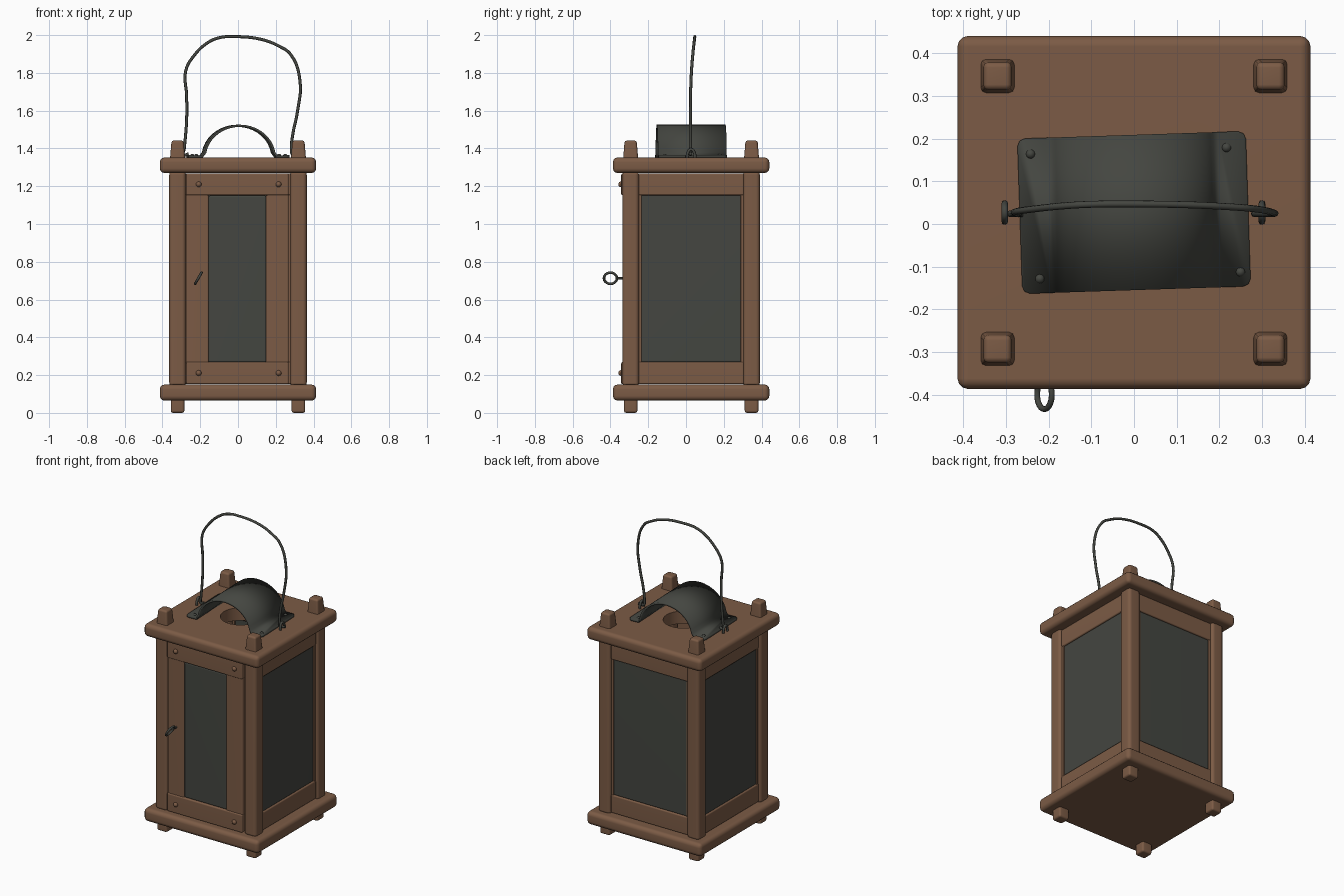
import bpy, bmesh, math
from mathutils import Matrix, Vector

if "Cube" in bpy.data.objects:
    bpy.data.objects.remove(bpy.data.objects["Cube"], do_unlink=True)

CY = 0.027                     # lantern body centre in y
made = []


def material(name, rgb):
    m = bpy.data.materials.new(name)
    m.use_nodes = True
    m.diffuse_color = (*rgb, 1)
    m.node_tree.nodes["Principled BSDF"].inputs["Base Color"].default_value = (*rgb, 1)
    return m


WOOD = material("brown wood", (0.2, 0.105, 0.06))
IRON = material("dark iron", (0.058, 0.061, 0.052))
PANE = material("dark glass", (0.058, 0.061, 0.052))


def finish(name, bm, mat):
    bmesh.ops.recalc_face_normals(bm, faces=bm.faces)
    me = bpy.data.meshes.new(name)
    bm.to_mesh(me)
    bm.free()
    me.materials.append(mat)
    ob = bpy.data.objects.new(name, me)
    bpy.context.collection.objects.link(ob)
    made.append(ob)
    return ob


def box(name, x, y, z, mat=WOOD, bevel=0.008, taper=1.0, segs=2):
    """Bevelled box from three (min, max) ranges, narrowed at the top by taper."""
    bm = bmesh.new()
    bmesh.ops.create_cube(bm, size=1)
    for v in bm.verts:
        k = taper if v.co.z > 0 else 1.0
        v.co = Vector([(r[0] + r[1]) / 2 + c * (r[1] - r[0]) * s
                       for r, c, s in zip((x, y, z), v.co, (k, k, 1))])
    bmesh.ops.bevel(bm, geom=bm.edges[:], offset=bevel, segments=segs,
                    profile=0.5, affect='EDGES')
    return finish(name, bm, mat)


def around(c, half):
    return (c - half, c + half)


def stud(name, loc, radius, axis_y=False):
    """Flattened nail head."""
    bm = bmesh.new()
    bmesh.ops.create_uvsphere(bm, u_segments=12, v_segments=8, radius=radius)
    rot = Matrix.Rotation(math.pi / 2, 4, 'X') if axis_y else Matrix()
    bm.transform(Matrix.Translation(loc) @ rot @ Matrix.Diagonal((1, 1, 0.9, 1)))
    return finish(name, bm, IRON if not axis_y else WOOD)


def wire(name, pts, radius, cyclic=False):
    cu = bpy.data.curves.new(name, 'CURVE')
    cu.dimensions = '3D'
    cu.bevel_depth = radius
    cu.bevel_resolution = 2
    cu.resolution_u = 5
    cu.use_fill_caps = True
    sp = cu.splines.new('BEZIER')
    sp.bezier_points.add(len(pts) - 1)
    for bp, p in zip(sp.bezier_points, pts):
        bp.co = p
        bp.handle_left_type = bp.handle_right_type = 'AUTO'
    sp.use_cyclic_u = cyclic
    cu.materials.append(IRON)
    ob = bpy.data.objects.new(name, cu)
    bpy.context.collection.objects.link(ob)
    return ob


# Base and roof boards
W = 0.414
box("base_board", (-W, W), around(CY, W), (0.065, 0.15), bevel=0.025, segs=3)
roof = box("roof_board", (-W, W), around(CY, W), (1.27, 1.352), bevel=0.025, segs=3)

# Round smoke hole through the roof
bm = bmesh.new()
bmesh.ops.create_cone(bm, cap_ends=True, segments=32, radius1=0.12, radius2=0.12, depth=0.5)
bm.transform(Matrix.Translation((0, CY, 1.31)))
cutter = finish("hole_cutter", bm, WOOD)
made.remove(cutter)
cutter.hide_render = True
mod = roof.modifiers.new("smoke_hole", 'BOOLEAN')
mod.operation = 'DIFFERENCE'
mod.object = cutter
bpy.context.view_layer.objects.active = roof
bpy.ops.object.modifier_apply(modifier=mod.name)
bpy.data.objects.remove(cutter, do_unlink=True)

# Corner posts with feet and tapered pegs
for sx, side in ((-1, "right"), (1, "left")):
    for sy, end in ((-1, "front"), (1, "back")):
        px, py = sx * 0.32, CY + sy * 0.32
        tag = end + "_" + side
        box(tag + "_post", around(px, 0.044), around(py, 0.044), (0.14, 1.28),
            bevel=0.02, segs=3)
        box(tag + "_foot", around(px, 0.036), around(py, 0.036), (0, 0.08), bevel=0.012)
        box(tag + "_peg", around(px, 0.041), around(py, 0.041), (1.33, 1.442),
            bevel=0.012, taper=0.78)

# Side and back walls: rails, slim stiles and a pane
LOW, HIGH = (0.152, 0.27), (1.152, 1.268)


def wall(tag, turn):
    parts = [box(tag + "_rail_low", (-0.28, 0.28), (-0.35, -0.305), LOW),
             box(tag + "_rail_high", (-0.28, 0.28), (-0.35, -0.305), HIGH),
             box(tag + "_pane", (-0.267, 0.267), (-0.342, -0.322), (0.268, 1.156),
                 PANE, bevel=0.009)]
    for s in (-1, 1):
        parts.append(box(tag + "_stile", around(s * 0.274, 0.012), (-0.346, -0.31),
                         (0.25, 1.17), bevel=0.004))
    for p in parts:
        p.data.transform(Matrix.Translation((0, CY, 0)) @ Matrix.Rotation(turn, 4, 'Z'))


for tag, quarter in (("left", 1), ("back", 2), ("right", 3)):
    wall(tag, quarter * math.pi / 2)

# Door: rails, wide stiles, pane and nails
for tag, z in (("low", LOW), ("high", HIGH)):
    box("door_rail_" + tag, (-0.275, 0.268), (-0.343, -0.29), z)
    for x in (-0.208, 0.215):
        stud("door_nail", (x, -0.345, sum(z) / 2), 0.015, axis_y=True)
box("door_stile_right", (-0.275, -0.155), (-0.336, -0.29), (0.262, 1.16))
box("door_stile_left", (0.148, 0.268), (-0.336, -0.29), (0.262, 1.16))
box("door_pane", (-0.157, 0.15), (-0.332, -0.31), (0.268, 1.15), PANE, bevel=0.009)

# Door pull ring and its stem
c = Vector((-0.21, -0.4, 0.713))
tilt = Matrix.Rotation(math.radians(-60), 3, 'Y')
wire("door_pull_ring",
     [c + tilt @ Vector((0.034 * math.cos(a), 0.034 * math.sin(a), 0))
      for a in (i * math.pi / 4 for i in range(8))], 0.007, cyclic=True)
wire("door_pull_stem", [(c.x, -0.366, c.z), (c.x, -0.32, c.z)], 0.006)

# Bent metal hood over the smoke hole
arc = [(0.003 - 0.185 * math.cos(i * math.pi / 20), 1.352 + 0.168 * math.sin(i * math.pi / 20))
       for i in range(1, 20)]
profile = [(-0.268, 1.358), (-0.195, 1.358)] + arc + [(0.2, 1.358), (0.268, 1.358)]
bm = bmesh.new()
rows = [[bm.verts.new((x, y, z)) for x, z in profile] for y in (-0.182, 0.182)]
for i in range(len(profile) - 1):
    bm.faces.new((rows[0][i], rows[0][i + 1], rows[1][i + 1], rows[1][i]))
corners = [r[i] for r in rows for i in (0, -1)]
bmesh.ops.bevel(bm, geom=corners, offset=0.018, segments=2, profile=0.5, affect='VERTICES')
bmesh.ops.recalc_face_normals(bm, faces=bm.faces)
skew = Matrix.Translation((0, CY, 0)) @ Matrix.Rotation(math.radians(1.9), 4, 'Z')
bm.transform(skew)
hood = finish("metal_hood", bm, IRON)
solid = hood.modifiers.new("thickness", 'SOLIDIFY')
solid.thickness = 0.012
solid.offset = 0
for x, y in ((-0.238, 0.145), (0.222, 0.145), (-0.226, -0.148), (0.245, -0.148)):
    stud("hood_rivet", skew @ Vector((x, y, 1.362)), 0.011)

# Wire carrying handle
path = [(-0.262, 1.372), (-0.287, 1.366), (-0.284, 1.4), (-0.272, 1.55), (-0.272, 1.68),
        (-0.277, 1.81), (-0.23, 1.895), (-0.16, 1.96), (-0.1, 1.986), (-0.02, 1.992),
        (0.125, 1.977), (0.22, 1.94), (0.277, 1.9), (0.328, 1.76), (0.314, 1.59),
        (0.291, 1.48), (0.283, 1.4), (0.288, 1.37), (0.325, 1.372)]
wire("carrying_handle",
     [(x, 0.024 + 0.024 * max(0, (z - 1.65) / 0.35) ** 2, z) for x, z in path], 0.008)

# Staples holding the handle ends
for x, side in ((-0.303, "right"), (0.3, "left")):
    wire(side + "_staple", [(x, CY + dy, z) for dy, z in
                            ((-0.02, 1.34), (-0.018, 1.375), (0, 1.395),
                             (0.018, 1.375), (0.02, 1.34))], 0.008)

# Smooth shading with crisp edges and even broad faces
bpy.ops.object.select_all(action='DESELECT')
for ob in made:
    ob.select_set(True)
bpy.context.view_layer.objects.active = roof
bpy.ops.object.shade_smooth_by_angle(angle=math.radians(50))
for ob in made:
    if ob is not hood:
        ob.modifiers.new("even_normals", 'WEIGHTED_NORMAL').keep_sharp = True
